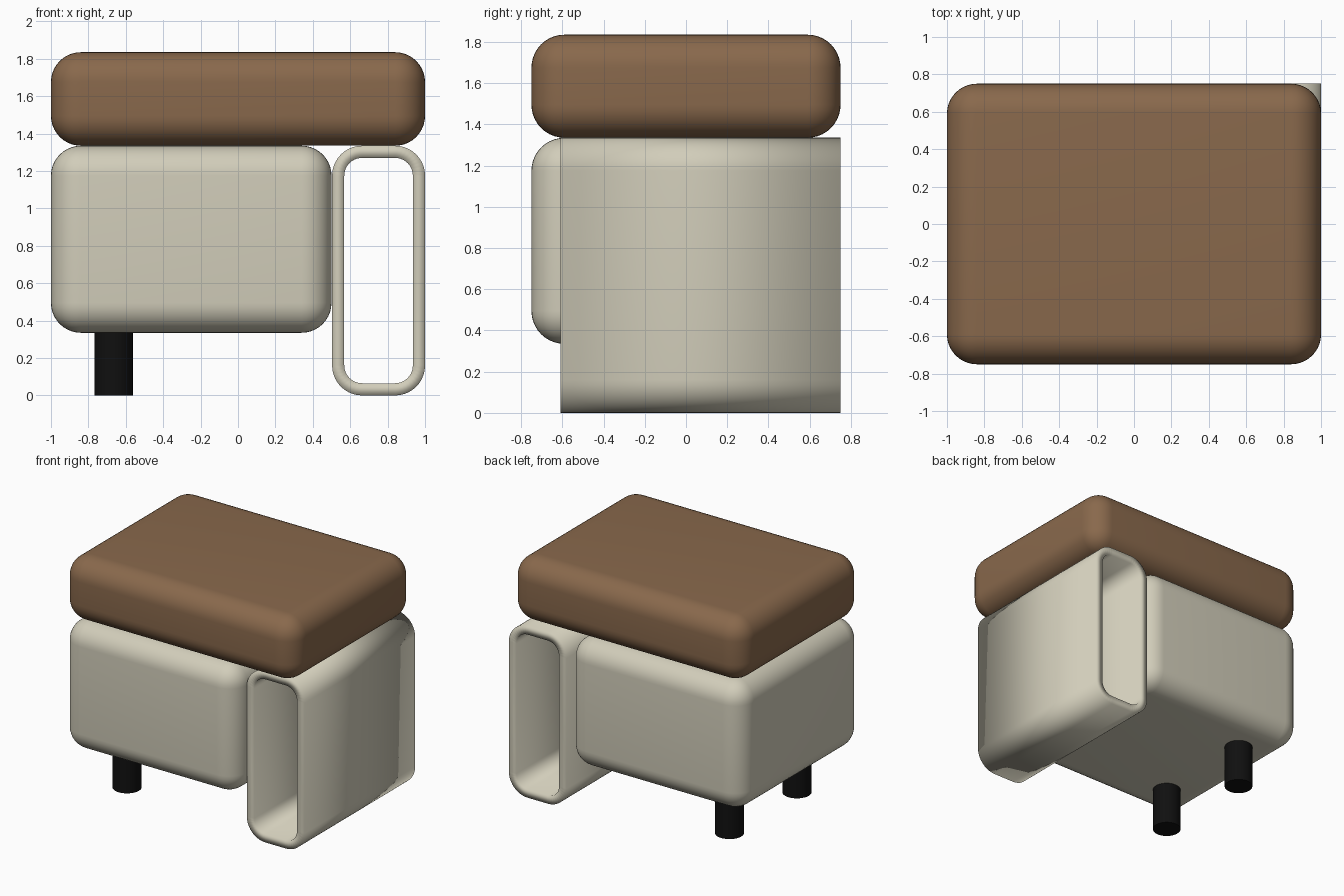
import bpy
import bmesh
import math
from mathutils import Matrix

cube = bpy.data.objects.get("Cube")
if cube:
    bpy.data.objects.remove(cube, do_unlink=True)


def make_material(name, color):
    mat = bpy.data.materials.new(name)
    mat.use_nodes = True
    mat.diffuse_color = (*color, 1)
    mat.node_tree.nodes["Principled BSDF"].inputs["Base Color"].default_value = (*color, 1)
    return mat


brown = make_material("brown leather", (0.25, 0.14, 0.072))
cream = make_material("cream fabric", (0.64, 0.61, 0.49))
black = make_material("black metal", (0.005, 0.005, 0.005))

RADIUS = 0.16   # soft corner radius
BASE = 0.335    # underside of the body
SEAT = 1.335    # underside of the cushion


def box_bmesh(low, high):
    bm = bmesh.new()
    size = [b - a for a, b in zip(low, high)]
    centre = [(a + b) / 2 for a, b in zip(low, high)]
    bmesh.ops.create_cube(bm, size=1, matrix=Matrix.Translation(centre) @ Matrix.Diagonal((*size, 1)))
    return bm


def finish(bm, name, mat):
    mesh = bpy.data.meshes.new(name)
    bm.to_mesh(mesh)
    bm.free()
    mesh.materials.append(mat)
    obj = bpy.data.objects.new(name, mesh)
    bpy.context.collection.objects.link(obj)
    bpy.ops.object.select_all(action="DESELECT")
    obj.select_set(True)
    bpy.context.view_layer.objects.active = obj
    bpy.ops.object.shade_smooth_by_angle(angle=math.radians(35))
    return obj


def round_edges(bm, edges):
    bmesh.ops.bevel(bm, geom=edges, offset=RADIUS, offset_type="OFFSET",
                    segments=10, profile=0.5, affect="EDGES")


# Cushion and body: boxes rounded on every edge
for name, low, high, mat in (
    ("seat_cushion", (-1, -0.75, SEAT), (1, 0.75, SEAT + 0.5), brown),
    ("body", (-1, -0.75, BASE), (0.5, 0.75, SEAT), cream),
):
    bm = box_bmesh(low, high)
    round_edges(bm, bm.edges[:])
    finish(bm, name, mat)

# Side tube: rounded open sleeve running front to back
bm = box_bmesh((0.503, -0.61, 0), (1, 0.75, SEAT))
round_edges(bm, [e for e in bm.edges if abs(e.verts[0].co.y - e.verts[1].co.y) > 1])
bm.normal_update()
bmesh.ops.delete(bm, geom=[f for f in bm.faces if abs(f.normal.y) > 0.9], context="FACES")
tube = finish(bm, "side_tube", cream)
wall = tube.modifiers.new("wall", "SOLIDIFY")
wall.thickness = 0.065
wall.offset = -1
wall.use_even_offset = True

# Two round legs under the body
for name, y in (("front_leg", -0.415), ("back_leg", 0.415)):
    bm = bmesh.new()
    bmesh.ops.create_cone(bm, cap_ends=True, segments=32, radius1=0.103, radius2=0.103, depth=BASE,
                          matrix=Matrix.Translation((-0.665, y, BASE / 2)))
    finish(bm, name, black)
